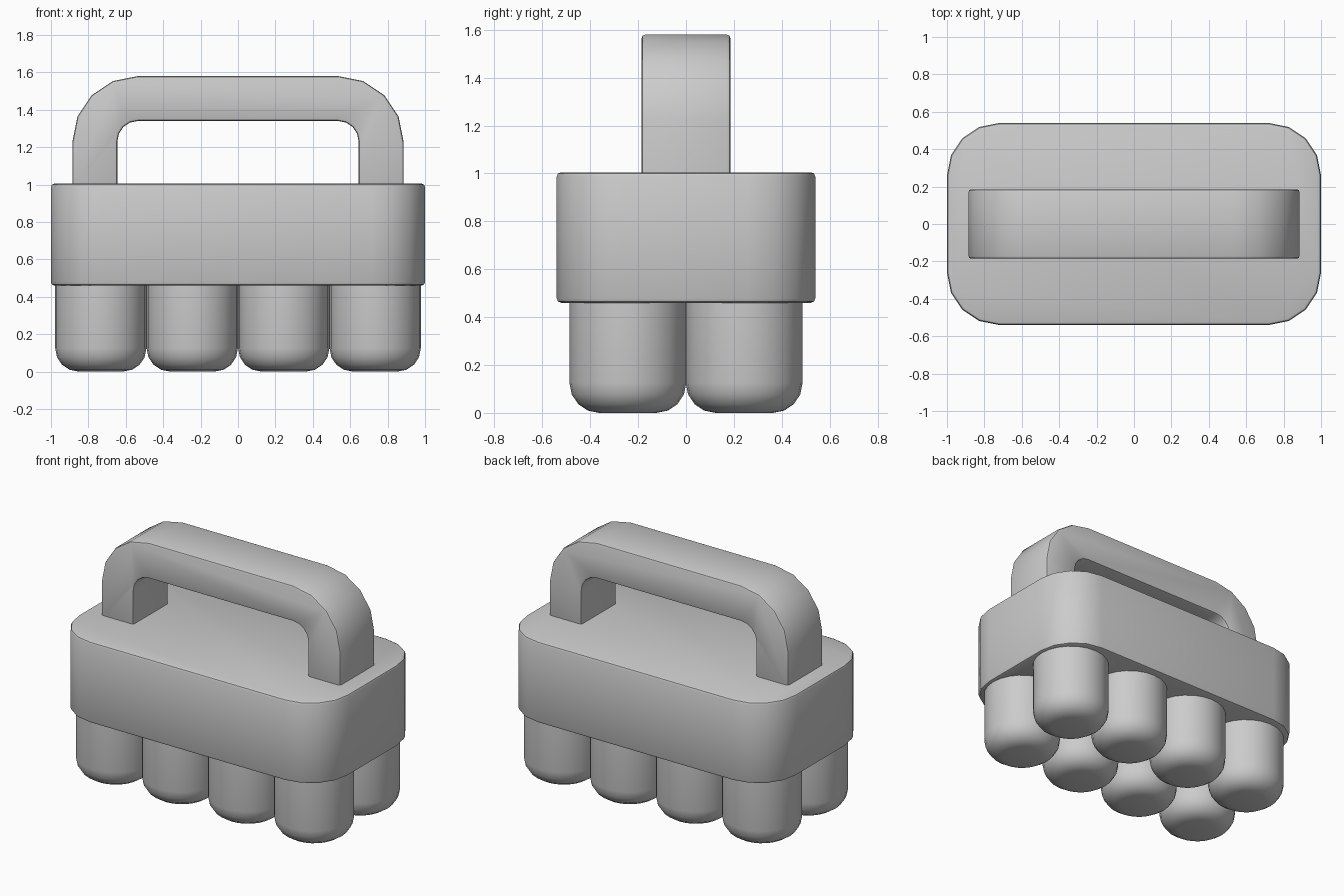
import bpy, bmesh, math

cube = bpy.data.objects.get("Cube")
if cube:
    bpy.data.objects.remove(cube, do_unlink=True)

grey = bpy.data.materials.new("plain grey")
grey.use_nodes = True
COLOUR = (0.6, 0.6, 0.6, 1)
grey.diffuse_color = COLOUR
grey.node_tree.nodes["Principled BSDF"].inputs["Base Color"].default_value = COLOUR


def arc(cx, cy, r, start, end, steps=4):
    """Points along an arc, angles in degrees."""
    angles = [math.radians(start + (end - start) * i / steps) for i in range(steps + 1)]
    return [(cx + r * math.cos(a), cy + r * math.sin(a)) for a in angles]


def finish(name, bm, bevel=0):
    bmesh.ops.recalc_face_normals(bm, faces=bm.faces)
    if bevel:
        # Soften only the rims around the two flat caps
        rims = [e for e in bm.edges if any(len(f.verts) > 4 for f in e.link_faces)]
        bmesh.ops.bevel(bm, geom=rims, offset=bevel, segments=2, profile=0.5, affect='EDGES')
    mesh = bpy.data.meshes.new(name)
    bm.to_mesh(mesh)
    bm.free()
    mesh.materials.append(grey)
    obj = bpy.data.objects.new(name, mesh)
    bpy.context.collection.objects.link(obj)
    bpy.ops.object.select_all(action='DESELECT')
    obj.select_set(True)
    bpy.context.view_layer.objects.active = obj
    bpy.ops.object.shade_smooth_by_angle(angle=math.radians(40))
    return obj


def extrude(name, outline, move, bevel):
    """Extrude a closed 3D outline along a vector."""
    bm = bmesh.new()
    face = bm.faces.new([bm.verts.new(p) for p in outline])
    new = bmesh.ops.extrude_face_region(bm, geom=[face], use_keep_orig=True)
    verts = [g for g in new["geom"] if isinstance(g, bmesh.types.BMVert)]
    bmesh.ops.translate(bm, verts=verts, vec=move)
    return finish(name, bm, bevel)


# Body: block with rounded upright corners
HX, HY, R = 1.0, 0.54, 0.28
outline = []
for sx, sy, a in ((1, 1, 0), (-1, 1, 90), (-1, -1, 180), (1, -1, 270)):
    outline += arc(sx * (HX - R), sy * (HY - R), R, a, a + 90)
extrude("body", [(x, y, 0.46) for x, y in outline], (0, 0, 0.545), 0.018)

# Handle: flat arch with concentric rounded corners
CX, CZ, OUTER, INNER, FOOT = 0.535, 1.23, 0.35, 0.11, 0.98
half_out = [(CX + OUTER, FOOT)] + arc(CX, CZ, OUTER, 0, 90)
half_in = arc(CX, CZ, INNER, 90, 0) + [(CX + INNER, FOOT)]
mirror = lambda pts: [(-x, z) for x, z in reversed(pts)]
arch = half_out + mirror(half_out) + mirror(half_in) + half_in
extrude("handle", [(x, -0.185, z) for x, z in arch], (0, 0.37, 0), 0.014)


# Feet: two rows of four round pegs with rounded lower ends
def peg(name, x, y, radius=0.244, fillet=0.125, sides=24):
    profile = arc(radius - fillet, fillet, fillet, -90, 0) + [(radius, 0.48)]
    bm = bmesh.new()
    rings = [[bm.verts.new((r * math.cos(math.tau * i / sides),
                            r * math.sin(math.tau * i / sides), z))
              for i in range(sides)] for r, z in profile]
    for low, high in zip(rings, rings[1:]):
        for i in range(sides):
            j = (i + 1) % sides
            bm.faces.new((low[i], low[j], high[j], high[i]))
    bm.faces.new(rings[0])
    bm.faces.new(rings[-1])
    finish(name, bm).location = (x, y, 0)


for row, y in (("front", -0.243), ("back", 0.243)):
    for n in range(4):
        peg(f"{row}_peg_{n + 1}", (n - 1.5) * 0.489, y)
